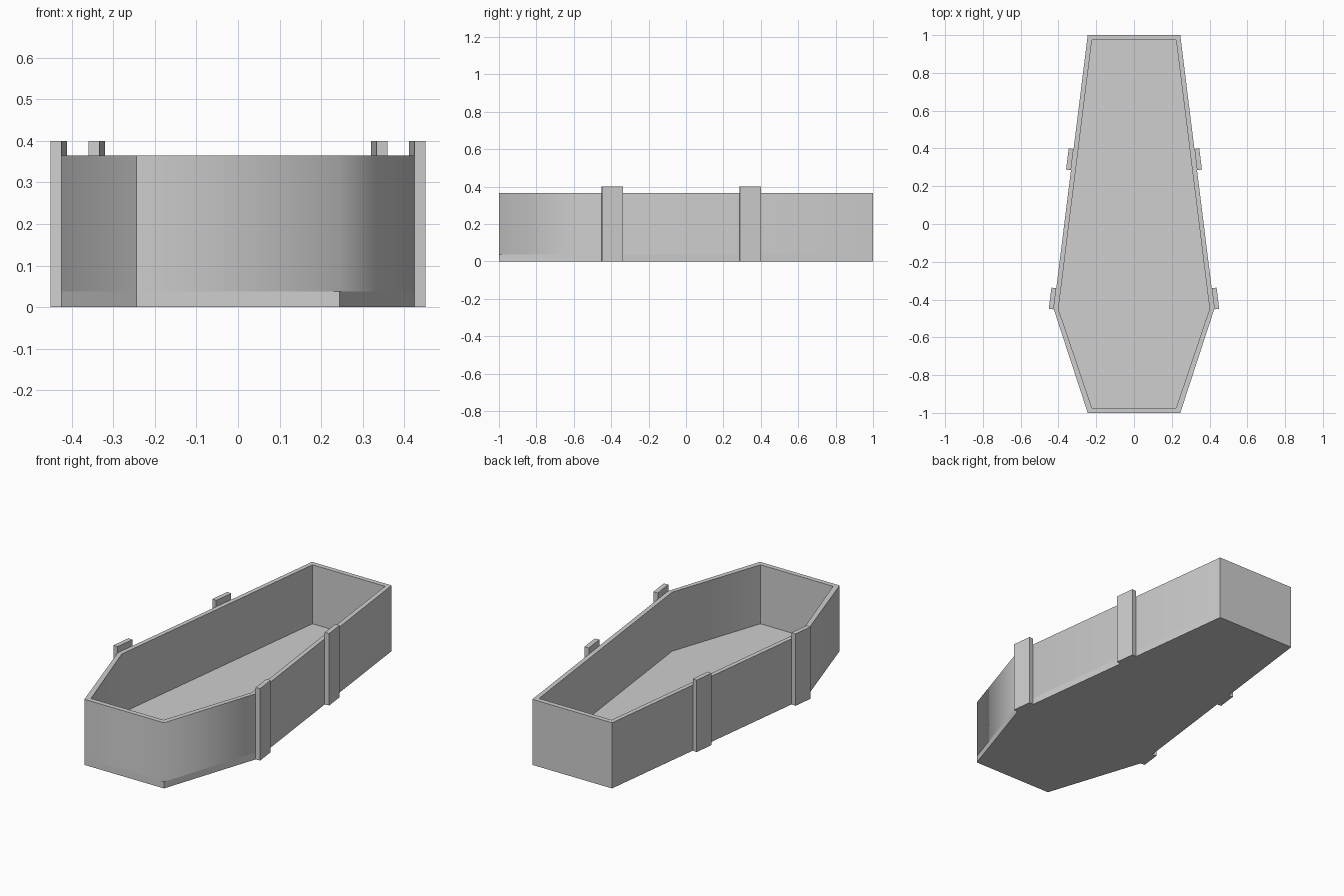
import bpy, bmesh
from mathutils import Vector

cube = bpy.data.objects.get("Cube")
if cube:
    bpy.data.objects.remove(cube, do_unlink=True)

FLOOR, RIM, STRAP_TOP = 0.037, 0.365, 0.40

grey = bpy.data.materials.new("plain grey")
grey.use_nodes = True
grey.diffuse_color = (0.62, 0.62, 0.62, 1)
grey.node_tree.nodes["Principled BSDF"].inputs["Base Color"].default_value = grey.diffuse_color


def outline(end_x, shoulder_x, end_y, shoulder_y=-0.45):
    """Tapered hexagon, counter-clockwise from the front right corner."""
    half = [(end_x, -end_y), (shoulder_x, shoulder_y), (end_x, end_y)]
    return half + [(-x, y) for x, y in reversed(half)]


def make_object(name, bm):
    bmesh.ops.recalc_face_normals(bm, faces=bm.faces)
    mesh = bpy.data.meshes.new(name)
    bm.to_mesh(mesh)
    bm.free()
    mesh.materials.append(grey)
    obj = bpy.data.objects.new(name, mesh)
    bpy.context.collection.objects.link(obj)
    return obj


def prism(name, points, z0, z1):
    bm = bmesh.new()
    base = bm.faces.new([bm.verts.new((x, y, z0)) for x, y in points])
    top = bmesh.ops.extrude_face_region(bm, geom=[base], use_keep_orig=True)["geom"]
    moved = [v for v in top if isinstance(v, bmesh.types.BMVert)]
    bmesh.ops.translate(bm, verts=moved, vec=(0, 0, z1 - z0))
    return make_object(name, bm)


outer = outline(0.245, 0.425, 1.0)
inner = outline(0.223, 0.40, 0.973)

# Floor slab
prism("floor", outer, 0, FLOOR)

# Wall: hollow ring standing on the floor
bm = bmesh.new()
loops = [[bm.verts.new((x, y, z)) for x, y in pts]
         for pts, z in ((outer, FLOOR), (outer, RIM), (inner, RIM), (inner, FLOOR))]
for a, b in zip(loops, loops[1:] + loops[:1]):
    for i in range(len(a)):
        j = (i + 1) % len(a)
        bm.faces.new((a[i], a[j], b[j], b[i])).smooth = True
# Soft shading at the shoulders and one front corner, crisp edges elsewhere
for e in bm.edges:
    p, q = (v.co for v in e.verts)
    upright = abs(p.z - q.z) > 0.1
    shoulder = abs(p.x) > 0.3
    soft_corner = p.x > 0.24 and p.y < -0.9
    e.smooth = upright and (shoulder or soft_corner)
make_object("wall", bm)

# Straps: two upright boards against each long side
along = (Vector((0.245, 1)) - Vector((0.425, -0.45))).normalized()
outward = Vector((along.y, -along.x))
for place, y in (("front", -0.452), ("back", 0.285)):
    start = Vector((0.425, -0.45)) + along * ((y + 0.45) / along.y)
    corners = [start, start + outward * 0.026,
               start + outward * 0.026 + along * 0.113, start + along * 0.113]
    for side, sign in (("left", 1), ("right", -1)):
        prism(f"{place}_{side}_strap", [(sign * c.x, c.y) for c in corners], 0, STRAP_TOP)
